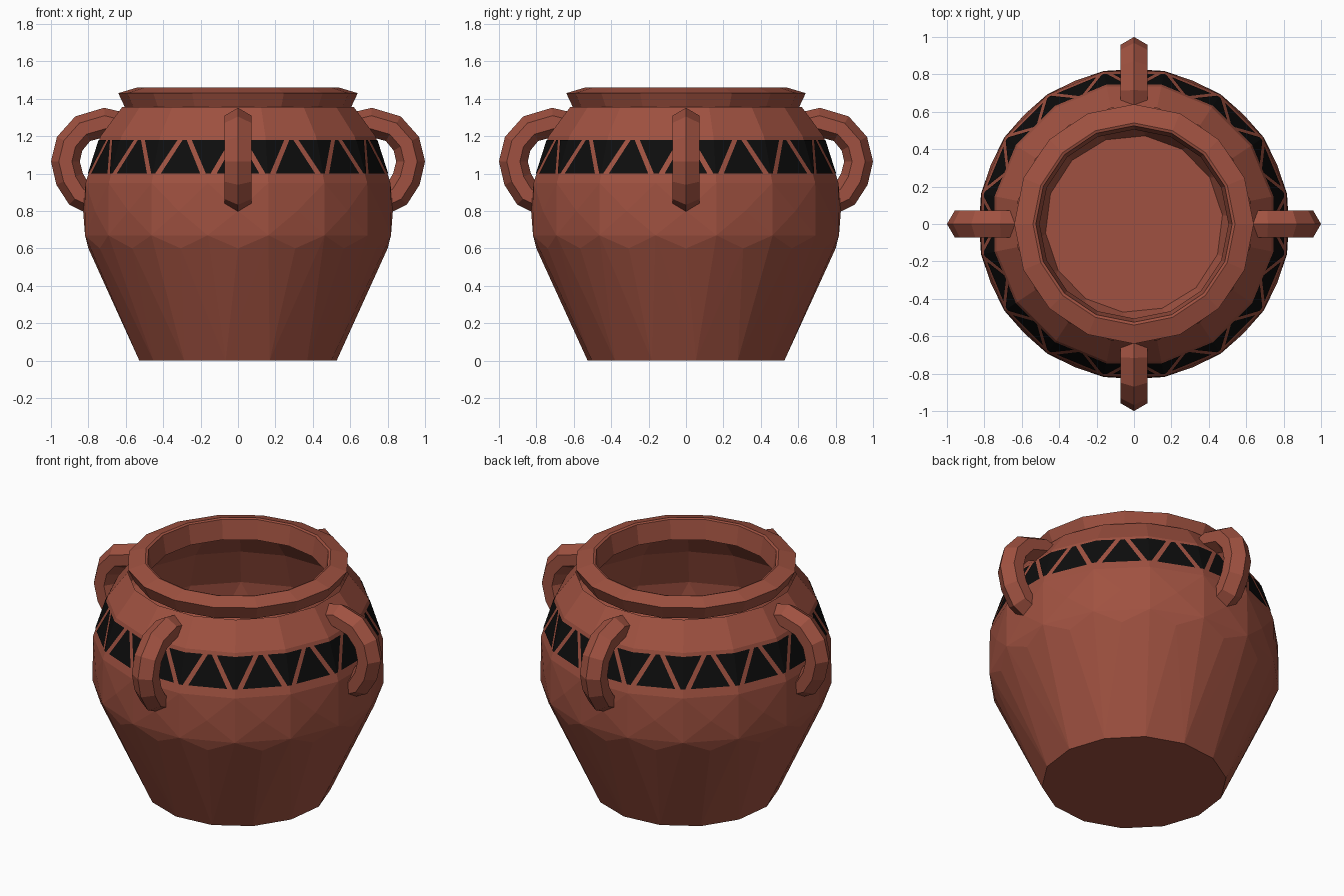
import bpy, bmesh, math
from math import sin, cos, pi

if "Cube" in bpy.data.objects:
    bpy.data.objects.remove(bpy.data.objects["Cube"])

def material(name, rgb):
    m = bpy.data.materials.new(name)
    m.diffuse_color = (*rgb, 1)
    m.use_nodes = True
    m.node_tree.nodes["Principled BSDF"].inputs["Base Color"].default_value = m.diffuse_color
    return m

CLAY = material("terracotta", (0.35, 0.083, 0.052))
BLACK = material("black_paint", (0.004, 0.004, 0.004))
HALF = pi / 16                      # half of one facet of the 16-sided body
K = 1 / cos(HALF)                   # flat-to-flat radius -> corner radius

def finish(name, bm, mat):
    me = bpy.data.meshes.new(name)
    bm.to_mesh(me)
    bm.free()
    me.materials.append(mat)
    ob = bpy.data.objects.new(name, me)
    bpy.context.collection.objects.link(ob)
    return ob

def hull_shell(name, rings, inward=False):
    """Faceted open shell: hull of rings (radius, z, sides, angle offset)."""
    bm = bmesh.new()
    for r, z, n, off in rings:
        for i in range(n):
            a = off + 2 * pi * i / n
            bm.verts.new((r * cos(a), r * sin(a), z))
    bmesh.ops.convex_hull(bm, input=bm.verts[:])
    bmesh.ops.recalc_face_normals(bm, faces=bm.faces[:])
    top = rings[-1][1] - 1e-4
    lid = [f for f in bm.faces if all(v.co.z > top for v in f.verts)]
    bmesh.ops.delete(bm, geom=lid, context='FACES')
    if inward:
        bmesh.ops.reverse_faces(bm, faces=bm.faces[:])
    return finish(name, bm, CLAY)

# Pot body outside, with staggered rings on the belly
hull_shell("pot_body", [
    (0.53, 0.0, 14, 0.1), (0.80, 0.60, 16, 0), (0.818 * K, 0.67, 16, HALF),
    (0.828, 0.80, 16, 0), (0.815 * K, 0.95, 16, HALF),
    (0.735 * K, 1.20, 16, HALF), (0.62 * K, 1.355, 16, HALF)])

# Pot inside with a flat floor
hull_shell("pot_inside", [
    (0.475, 0.06, 14, 0.1), (0.75, 0.67, 16, 0), (0.75, 0.95, 16, HALF),
    (0.67, 1.18, 16, HALF), (0.53, 1.34, 16, HALF)], inward=True)

# Rim, a closed turned ring
def rim():
    prof = [(0.60, 1.345), (0.64, 1.43), (0.54, 1.46), (0.525, 1.455), (0.505, 1.335)]
    n, m = 16, len(prof)
    bm = bmesh.new()
    rings = [[bm.verts.new((r * cos(2 * pi * i / n), r * sin(2 * pi * i / n), z))
              for r, z in prof] for i in range(n)]
    for i in range(n):
        a, b = rings[i], rings[(i + 1) % n]
        for j in range(m):
            k = (j + 1) % m
            bm.faces.new((a[j], b[j], b[k], a[k]))
    bmesh.ops.recalc_face_normals(bm, faces=bm.faces[:])
    finish("rim", bm, CLAY)
rim()

# Four loop handles: six-sided section swept along a bent path
PATH = [(0.64, 1.255), (0.71, 1.275), (0.83, 1.24), (0.90, 1.16), (0.923, 1.065),
        (0.90, 0.97), (0.85, 0.89), (0.78, 0.86)]
SECTION = [(0.077, 0), (0.035, 0.072), (-0.035, 0.072),
           (-0.077, 0), (-0.035, -0.072), (0.035, -0.072)]

def handle(name, ang):
    bm = bmesh.new()
    rings = []
    for i, (r, z) in enumerate(PATH):
        p, q = PATH[max(i - 1, 0)], PATH[min(i + 1, len(PATH) - 1)]
        dr, dz = q[0] - p[0], q[1] - p[1]
        l = math.hypot(dr, dz)
        nr, nz = -dz / l, dr / l                 # outward normal of the path
        ring = []
        for u, w in SECTION:
            x, y = r + nr * u, w
            ring.append(bm.verts.new((x * cos(ang) - y * sin(ang),
                                      x * sin(ang) + y * cos(ang), z + nz * u)))
        rings.append(ring)
    for a, b in zip(rings, rings[1:]):
        for j in range(6):
            k = (j + 1) % 6
            bm.faces.new((a[j], a[k], b[k], b[j]))
    bm.faces.new(rings[0])
    bm.faces.new(rings[-1])
    bmesh.ops.recalc_face_normals(bm, faces=bm.faces[:])
    finish(name, bm, CLAY)

for i, side in enumerate(("right", "back", "left", "front")):
    handle(side + "_handle", i * pi / 2)

# Painted band: 32 alternating triangles folded over the body facets
def on_body(ang, z):
    flat = 0.815 + (z - 0.95) / 0.25 * (0.735 - 0.815) + 0.004
    off = (ang + HALF) % (2 * HALF) - HALF
    r = flat / cos(off)
    return (r * cos(ang), r * sin(ang), z)

def painted_band():
    bm = bmesh.new()
    wide, tip = math.radians(8.1), math.radians(0.9)
    for i in range(32):
        c = i * HALF
        low, high = (wide, tip) if i % 2 == 0 else (tip, wide)
        rows = [[bm.verts.new(on_body(c + s * w, z)) for s in (-1, 0, 1)]
                for w, z in ((low, 1.0), (high, 1.18))]
        for j in (0, 1):
            bm.faces.new((rows[0][j], rows[0][j + 1], rows[1][j + 1], rows[1][j]))
    finish("painted_triangles", bm, BLACK)
painted_band()
